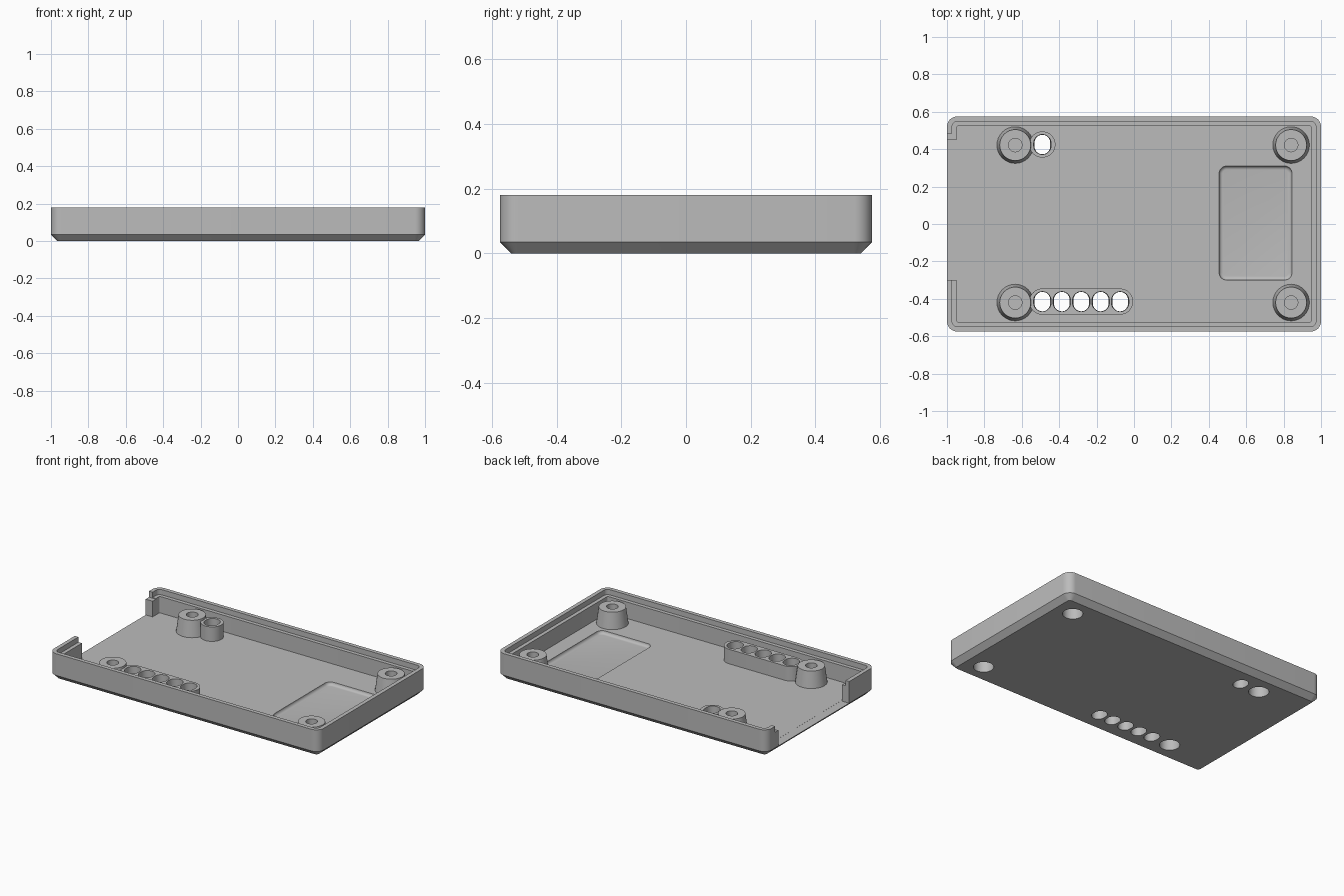
import bpy, bmesh, math

if "Cube" in bpy.data.objects:
    bpy.data.objects.remove(bpy.data.objects["Cube"])

WALL_TOP, FLOOR = 0.18, 0.035

grey = bpy.data.materials.new("plain grey")
grey.diffuse_color = (0.5, 0.5, 0.5, 1)
grey.use_nodes = True
grey.node_tree.nodes["Principled BSDF"].inputs["Base Color"].default_value = grey.diffuse_color


def outline(cx, cy, hx, hy, r, z, n=8):
    """Points of a rounded rectangle; a circle when hx = hy = r."""
    pts = []
    for k, (sx, sy) in enumerate(((1, 1), (-1, 1), (-1, -1), (1, -1))):
        for i in range(n + 1):
            a = math.pi / 2 * (k + i / n)
            pts.append((cx + sx * (hx - r) + r * math.cos(a),
                        cy + sy * (hy - r) + r * math.sin(a), z))
    return pts


def loft(name, rings):
    """Closed solid through a stack of equal-length rings."""
    bm = bmesh.new()
    loops = [[bm.verts.new(p) for p in ring] for ring in rings]
    n = len(loops[0])
    for a, b in zip(loops, loops[1:]):
        for i in range(n):
            j = (i + 1) % n
            bm.faces.new((a[i], a[j], b[j], b[i]))
    bm.faces.new(loops[0][::-1])
    bm.faces.new(loops[-1])
    bmesh.ops.remove_doubles(bm, verts=bm.verts, dist=1e-5)
    bmesh.ops.recalc_face_normals(bm, faces=bm.faces)
    me = bpy.data.meshes.new(name)
    bm.to_mesh(me)
    bm.free()
    me.materials.append(grey)
    ob = bpy.data.objects.new(name, me)
    bpy.context.collection.objects.link(ob)
    return ob


def cone(name, x, y, r0, r1, z0, z1):
    return loft(name, [outline(x, y, r0, r0, r0, z0), outline(x, y, r1, r1, r1, z1)])


def box(name, x0, x1, y0, y1, z0, z1):
    ring = lambda z: [(x0, y0, z), (x1, y0, z), (x1, y1, z), (x0, y1, z)]
    return loft(name, [ring(z0), ring(z1)])


def combine(target, tool, operation):
    """Apply a boolean to the target and discard the tool."""
    tool.hide_render = True
    mod = target.modifiers.new("bool", 'BOOLEAN')
    mod.operation, mod.solver, mod.object = operation, 'EXACT', tool
    bpy.context.view_layer.objects.active = target
    bpy.ops.object.modifier_apply(modifier=mod.name)
    bpy.data.objects.remove(tool)


# Tray shell: chamfered base, outer wall, rim, inner ledge, floor
profile = [(0.035, 0), (0, 0.035), (0, WALL_TOP), (0.027, WALL_TOP),
           (0.027, 0.145), (0.052, 0.145), (0.052, FLOOR)]
tray = loft("enclosure_tray", [
    outline(0, 0, 1 - d, 0.575 - d, max(0.055 - d, 0.006), z) for d, z in profile])

# Open left end, with a small step in the wall at one side
combine(tray, box("end_opening", -1.1, -0.94, -0.30, 0.45, FLOOR - 0.0005, 0.3), 'DIFFERENCE')
combine(tray, box("end_step", -1.1, -0.94, 0.40, 0.485, 0.14, 0.3), 'DIFFERENCE')

# Shallow recess in the floor with rounded lower edges
recess = []
for i in range(6):
    a = math.pi / 2 * i / 5
    d = 0.02 * (1 - math.sin(a))
    recess.append(outline(0.65, 0.005, 0.195 - d, 0.305 - d, 0.04 - d,
                          0.015 + 0.02 * (1 - math.cos(a))))
recess.append(outline(0.65, 0.005, 0.195, 0.305, 0.04, 0.06))
combine(tray, loft("floor_recess", recess), 'DIFFERENCE')

# Raised housings around the round light openings
for x0, x1, y in ((-0.49, -0.075, -0.415), (-0.49, -0.49, 0.425)):
    cx, hx = (x0 + x1) / 2, (x1 - x0) / 2 + 0.07
    combine(tray, loft("hole_housing", [outline(cx, y, hx, 0.07, 0.07, z)
                                        for z in (0.02, 0.132)]), 'UNION')

# Tapered screw bosses, then their pilot holes and underside bores
posts = [(x, y) for x in (-0.635, 0.84) for y in (-0.42, 0.422)]
for x, y in posts:
    combine(tray, cone("screw_boss", x, y, 0.1, 0.083, 0.02, 0.145), 'UNION')
for x, y in posts:
    combine(tray, cone("pilot_hole", x, y, 0.036, 0.036, 0.09, 0.2), 'DIFFERENCE')
    combine(tray, cone("screw_bore", x, y, 0.062, 0.062, -0.05, 0.08), 'DIFFERENCE')

# Through openings: a row of five and a single one
for x, y in [(-0.49 + 0.104 * i, -0.415) for i in range(5)] + [(-0.49, 0.425)]:
    combine(tray, loft("light_opening", [
        outline(x, y, 0.042, 0.052, 0.042, -0.05),
        outline(x, y, 0.042, 0.052, 0.042, 0.01),
        outline(x, y, 0.049, 0.054, 0.049, 0.2)]), 'DIFFERENCE')

# Smooth the curved walls, keep the edges crisp
bpy.ops.object.select_all(action='DESELECT')
tray.select_set(True)
bpy.context.view_layer.objects.active = tray
bpy.ops.object.shade_smooth_by_angle(angle=math.radians(30))
